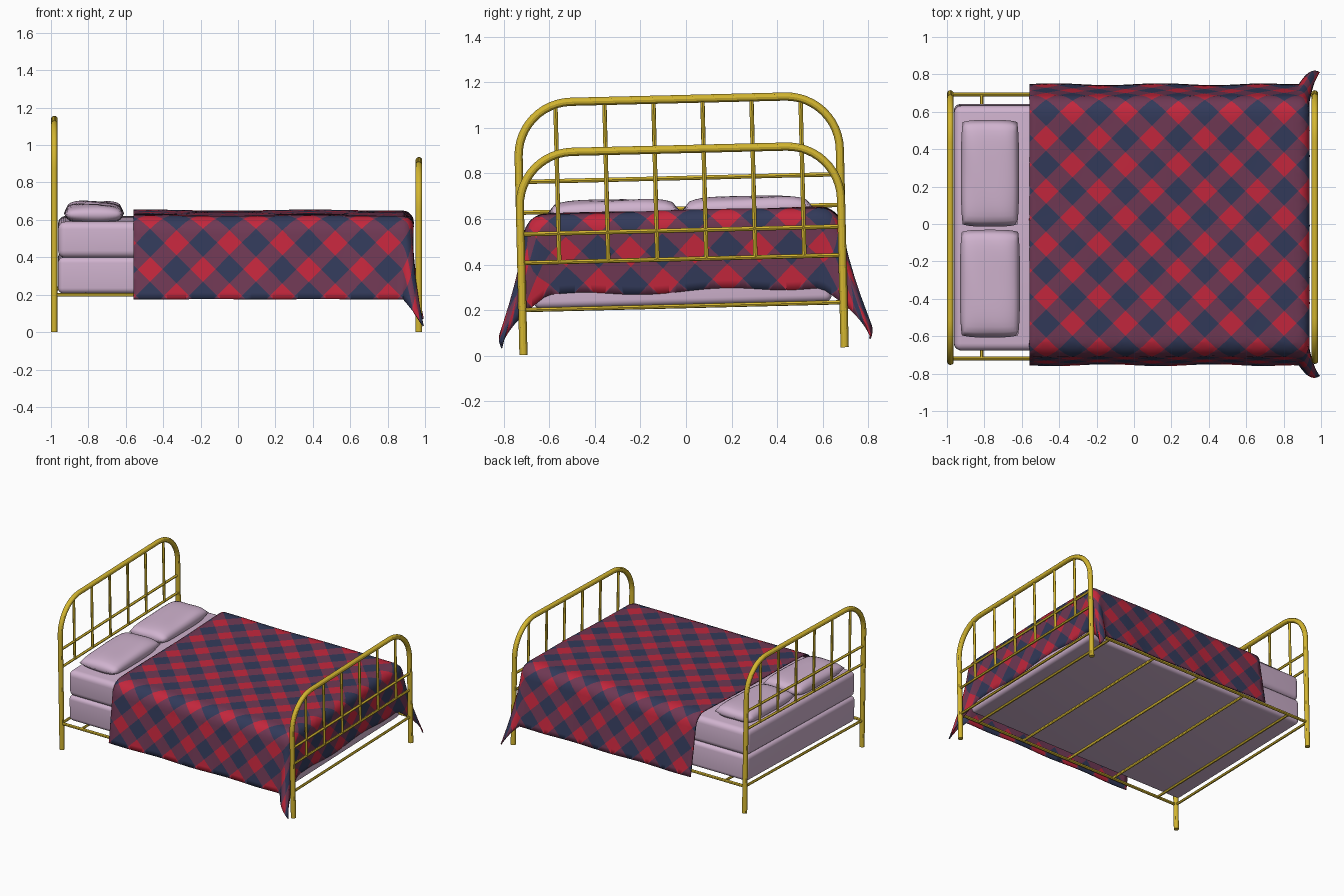
import bpy, bmesh, math
from mathutils import Matrix, Vector

if "Cube" in bpy.data.objects:
    bpy.data.objects.remove(bpy.data.objects["Cube"])

TILT = 0.0245          # the whole bed leans slightly about x
DY = -0.008


def material(name, rgb):
    m = bpy.data.materials.new(name)
    m.diffuse_color = (*rgb, 1)
    m.use_nodes = True
    m.node_tree.nodes["Principled BSDF"].inputs["Base Color"].default_value = m.diffuse_color
    return m


GOLD = material("brass_gold", (0.66, 0.47, 0.03))
LILAC = material("pale_lilac", (0.63, 0.45, 0.62))
NAVY = material("navy", (0.032, 0.042, 0.102))
RED = material("red", (0.55, 0.02, 0.046))
MAUVE = material("dark_mauve", (0.16, 0.04, 0.088))


def finish(ob, dy=DY):
    ob.data.transform(Matrix.Translation((0, dy, 0)) @ Matrix.Rotation(TILT, 4, 'X'))
    ob.data.update()


def add_mesh(bm, name, mats, smooth=True):
    me = bpy.data.meshes.new(name)
    bm.to_mesh(me)
    bm.free()
    for m in mats:
        me.materials.append(m)
    for p in me.polygons:
        p.use_smooth = smooth
    ob = bpy.data.objects.new(name, me)
    bpy.context.collection.objects.link(ob)
    return ob


def tubes(name, paths, radius):
    """Round bars along point lists, joined in one object."""
    cu = bpy.data.curves.new(name, 'CURVE')
    cu.dimensions = '3D'
    cu.bevel_depth = radius
    cu.bevel_resolution = 4
    cu.use_fill_caps = True
    for pts in paths:
        sp = cu.splines.new('POLY')
        sp.points.add(len(pts) - 1)
        for p, co in zip(sp.points, pts):
            p.co = (*co, 1)
        sp.use_smooth = True
    ob = bpy.data.objects.new(name, cu)
    bpy.context.collection.objects.link(ob)
    cu.materials.append(GOLD)
    bpy.ops.object.select_all(action='DESELECT')
    ob.select_set(True)
    bpy.context.view_layer.objects.active = ob
    bpy.ops.object.convert(target='MESH')
    ob = bpy.context.view_layer.objects.active
    bpy.ops.object.shade_smooth_by_angle()
    finish(ob)


# ---- brass frame ----
HALF, R = 0.706, 0.235
BAR_Z = 0.217


def end_frame(name, x, top, bars):
    half = []
    for i in range(13):
        a = math.radians(90 * i / 12)
        half.append((HALF - R + R * math.cos(a), top - R + R * math.sin(a)))
    right = [(x, y, z) for y, z in [(HALF, 0.019)] + half]
    left = [(x, -y, z) for _, y, z in reversed(right)]
    tubes(name + "_arch", [right + left], 0.018)
    tubes(name + "_bars", [[(x, -HALF, z), (x, HALF, z)] for z in bars + [BAR_Z]], 0.0095)
    rods = []
    for i in range(6):
        y = (i - 2.5) * 0.2155
        t = top - R + math.sqrt(R * R - max(0, abs(y) - HALF + R) ** 2)
        rods.append([(x, y, min(bars)), (x, y, t)])
    tubes(name + "_rods", rods, 0.0095)


end_frame("headboard", -0.982, 1.127, [0.645, 0.78])
end_frame("footboard", 0.967, 0.907, [0.424, 0.55])
tubes("side_rails", [[(-0.982, y, BAR_Z), (0.967, y, BAR_Z)] for y in (-HALF, HALF)], 0.0105)
tubes("slats", [[(x, -HALF, BAR_Z), (x, HALF, BAR_Z)]
                for x in (-0.815, -0.41, -0.006, 0.398, 0.80)], 0.0095)


# ---- mattress and box spring ----
def soft_box(name, x0, x1, hy, z0, z1, bevel):
    bm = bmesh.new()
    bmesh.ops.create_cube(bm, size=1)
    for v in bm.verts:
        v.co = ((x0 + x1) / 2 + v.co.x * (x1 - x0), v.co.y * 2 * hy,
                (z0 + z1) / 2 + v.co.z * (z1 - z0))
    bmesh.ops.bevel(bm, geom=bm.edges[:], offset=bevel, segments=5, profile=0.5,
                    affect='EDGES')
    ob = add_mesh(bm, name, [LILAC])
    finish(ob)


soft_box("box_spring", -0.962, 0.92, 0.655, 0.222, 0.416, 0.03)
soft_box("mattress", -0.962, 0.92, 0.655, 0.412, 0.606, 0.04)


# ---- pillows ----
def pillow(name, cx, cy, hx, hy, cz, hz):
    bm = bmesh.new()
    bmesh.ops.create_cube(bm, size=2)
    bmesh.ops.subdivide_edges(bm, edges=bm.edges[:], cuts=19, use_grid_fill=True)
    for v in bm.verts:
        x, y, z = v.co
        puff = ((1 - abs(x) ** 4) * (1 - abs(y) ** 5)) ** 0.5
        bump = 1 + 0.06 * math.sin(4 * x + 3 * y + cy * 9)
        v.co = (cx + hx * x * (1 - 0.06 * y ** 4), cy + hy * y * (1 - 0.04 * x ** 4),
                cz + hz * z * puff * bump)
    bmesh.ops.remove_doubles(bm, verts=bm.verts[:], dist=0.0005)
    finish(add_mesh(bm, name, [LILAC]))


pillow("pillow_back", -0.77, 0.295, 0.155, 0.285, 0.642, 0.05)
pillow("pillow_front", -0.77, -0.295, 0.16, 0.288, 0.642, 0.05)

# ---- checked blanket: flat sheet cut along the checks, then draped ----
U0, V0, TOP = 0.88, 0.60, 0.638
U_DROP, V_DROP = 0.39, 0.50
HEAD = -0.56
P = 0.20                       # check repeat measured along the diagonals
RED_PART = 0.47
RED_AT = Vector((-0.187, 0.473))


def profile(d, r, lean):
    """Outward and downward travel over a rounded edge after arc length d."""
    arc = r * math.pi / 2
    if d < arc:
        return r * math.sin(d / r), r * (1 - math.cos(d / r))
    return r + (d - arc) * lean, r + (d - arc)


def drape(u, v):
    s = 1 if v >= 0 else -1
    a, b = max(0, u - U0), max(0, abs(v) - V0)
    ripple = 0.003 * math.sin(7 * u + 2) * math.sin(6 * v + 1)
    A, B = a / U_DROP, b / V_DROP
    rho = max(A, B)
    if rho < 1e-6:
        return Vector((u, v, TOP + ripple))
    t = A / (A + B)
    hs, ds = profile(rho * V_DROP, 0.10, 0.15)
    hf, df = profile(rho * U_DROP, 0.06, -0.05)
    ang = t * math.pi / 2
    x = min(u, U0) + (hf * math.sin(ang) if a > 0 else 0)
    y = min(abs(v), V0) + (hs * math.cos(ang) if b > 0 else 0)
    z = TOP + ripple * (1 - rho) - ds * (1 - t) - df * t
    # gentle waves along the hems
    if b > 0 and a == 0:
        y += 0.005 * math.sin(11 * u) * B * min(1, (U0 - u) * 5)
    if a > 0 and b == 0:
        z += 0.010 * math.sin(9 * v) * A * min(1, (V0 - abs(v)) * 5)
    # loose corner fold hanging outside the foot post
    if a > 0 and b > 0:
        k = rho ** 2.3
        peak = 1 - abs(2 * t - 1)
        x += 0.082 * k * peak ** 1.3
        y += 0.105 * k * math.sin(math.pi * t) ** 1.2
        z -= 0.185 * k * peak ** 1.2
    return Vector((x, s * y, z))


bm = bmesh.new()
bmesh.ops.create_grid(bm, x_segments=52, y_segments=64, size=1)
u1, v1 = U0 + U_DROP, V0 + V_DROP
for vert in bm.verts:
    vert.co.x = (HEAD + u1) / 2 + vert.co.x * (u1 - HEAD) / 2
    vert.co.y *= v1
diagonals = [Vector((1, 1, 0)).normalized(), Vector((1, -1, 0)).normalized()]
origin = Vector((RED_AT.x, RED_AT.y, 0))
for d in diagonals:
    for i in range(-16, 17):
        for e in (-0.5, 0.5):
            bmesh.ops.bisect_plane(bm, geom=bm.verts[:] + bm.edges[:] + bm.faces[:], dist=1e-5,
                                   plane_co=origin + d * P * (i + e * RED_PART), plane_no=d)
for f in bm.faces:
    c = f.calc_center_median() - origin
    hits = 0
    for d in diagonals:
        q = c.dot(d) / P
        hits += abs(q - round(q)) < RED_PART / 2
    f.material_index = (0, 1, 2)[hits]
for vert in bm.verts:
    vert.co = drape(vert.co.x, vert.co.y)
bmesh.ops.triangulate(bm, faces=bm.faces[:])
bmesh.ops.recalc_face_normals(bm, faces=bm.faces[:])
if sum(f.normal.z * f.calc_area() for f in bm.faces) < 0:
    bmesh.ops.reverse_faces(bm, faces=bm.faces[:])
blanket = add_mesh(bm, "blanket", [NAVY, MAUVE, RED])
finish(blanket, 0.001)
solid = blanket.modifiers.new("thickness", 'SOLIDIFY')
solid.thickness = 0.008
solid.offset = -1
